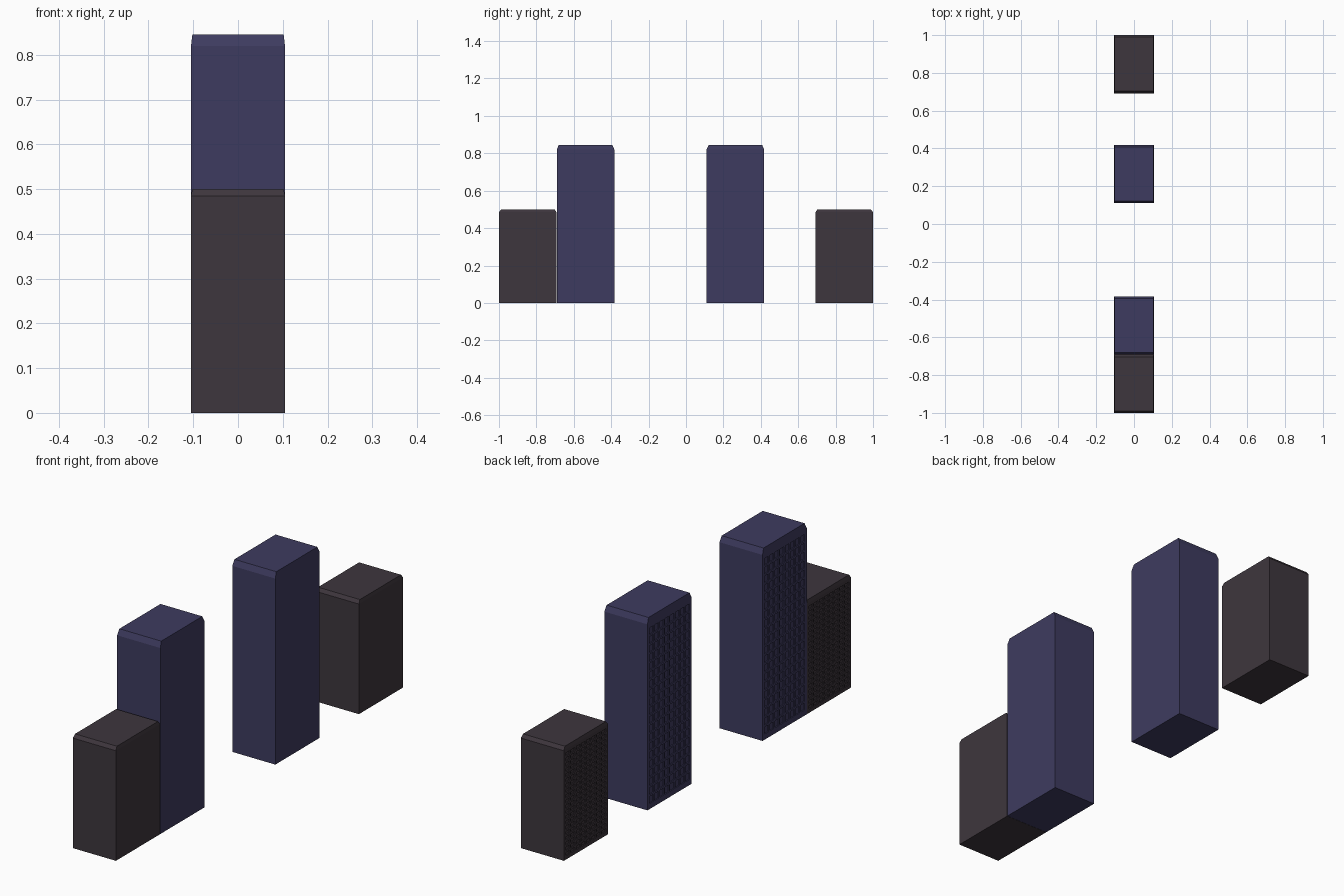
import bpy, bmesh
from mathutils import Vector

if "Cube" in bpy.data.objects:
    bpy.data.objects.remove(bpy.data.objects["Cube"])

HALF_W, HALF_D = 0.105, 0.154      # half width (x), half depth (y)
COLS, ROWS = 8, 20                 # perforation grid on the -x face


def material(name, rgb):
    m = bpy.data.materials.new(name)
    m.diffuse_color = (*rgb, 1)
    m.use_nodes = True
    m.node_tree.nodes["Principled BSDF"].inputs["Base Color"].default_value = m.diffuse_color
    return m


def cabinet(name, y, height, mat):
    k = height / 0.5               # tall cabinets are stretched versions
    body_top = 0.485 * k
    bm = bmesh.new()

    # Cabinet body with a bevelled lid, stacked from three rectangles
    rings = []
    for hx, hy, z in ((HALF_W, HALF_D, 0), (HALF_W, HALF_D, body_top),
                      (HALF_W - 0.003, HALF_D - 0.011, height)):
        rings.append([bm.verts.new((sx * hx, sy * hy, z))
                      for sx, sy in ((-1, -1), (1, -1), (1, 1), (-1, 1))])
    for lo, hi in zip(rings, rings[1:]):
        for i in range(4):
            j = (i + 1) % 4
            face = bm.faces.new((lo[i], lo[j], hi[j], hi[i]))
            if lo is rings[0] and i == 3:
                panel = face
    bm.faces.new(rings[-1])
    bm.faces.new(rings[0][::-1])
    bm.normal_update()

    # Cut the panel into a grid
    def panel_faces():
        return [f for f in bm.faces if f.normal.x < -0.999]

    def cut(co, no):
        fs = panel_faces()
        geom = fs + list({e for f in fs for e in f.edges}) + list({v for f in fs for v in f.verts})
        bmesh.ops.bisect_plane(bm, geom=geom, plane_co=co, plane_no=no)
        bm.normal_update()

    my, z0, z1 = HALF_D - 0.01, 0.012 * k, 0.475 * k
    for c in range(COLS + 1):
        cut(Vector((0, -my + 2 * my * c / COLS, 0)), Vector((0, 1, 0)))
    for r in range(ROWS + 1):
        cut(Vector((0, 0, z0 + (z1 - z0) * r / ROWS)), Vector((0, 0, 1)))

    # Sink a shallow hole into each grid cell
    cells = [f for f in panel_faces()
             if abs(f.calc_center_median().y) < my and z0 < f.calc_center_median().z < z1]
    bmesh.ops.inset_individual(bm, faces=cells, thickness=0.006)
    bmesh.ops.inset_individual(bm, faces=cells, thickness=0.0008, depth=-0.004)

    mesh = bpy.data.meshes.new(name)
    bm.to_mesh(mesh)
    bm.free()
    mesh.materials.append(mat)
    ob = bpy.data.objects.new(name, mesh)
    ob.location.y = y
    bpy.context.collection.objects.link(ob)


dark = material("dark_casing", (0.048, 0.037, 0.047))
blue = material("blue_casing", (0.048, 0.044, 0.115))

cabinet("short_cabinet_front", -0.846, 0.5, dark)
cabinet("tall_cabinet_front", -0.537, 0.845, blue)
cabinet("tall_cabinet_back", 0.264, 0.845, blue)
cabinet("short_cabinet_back", 0.846, 0.5, dark)
